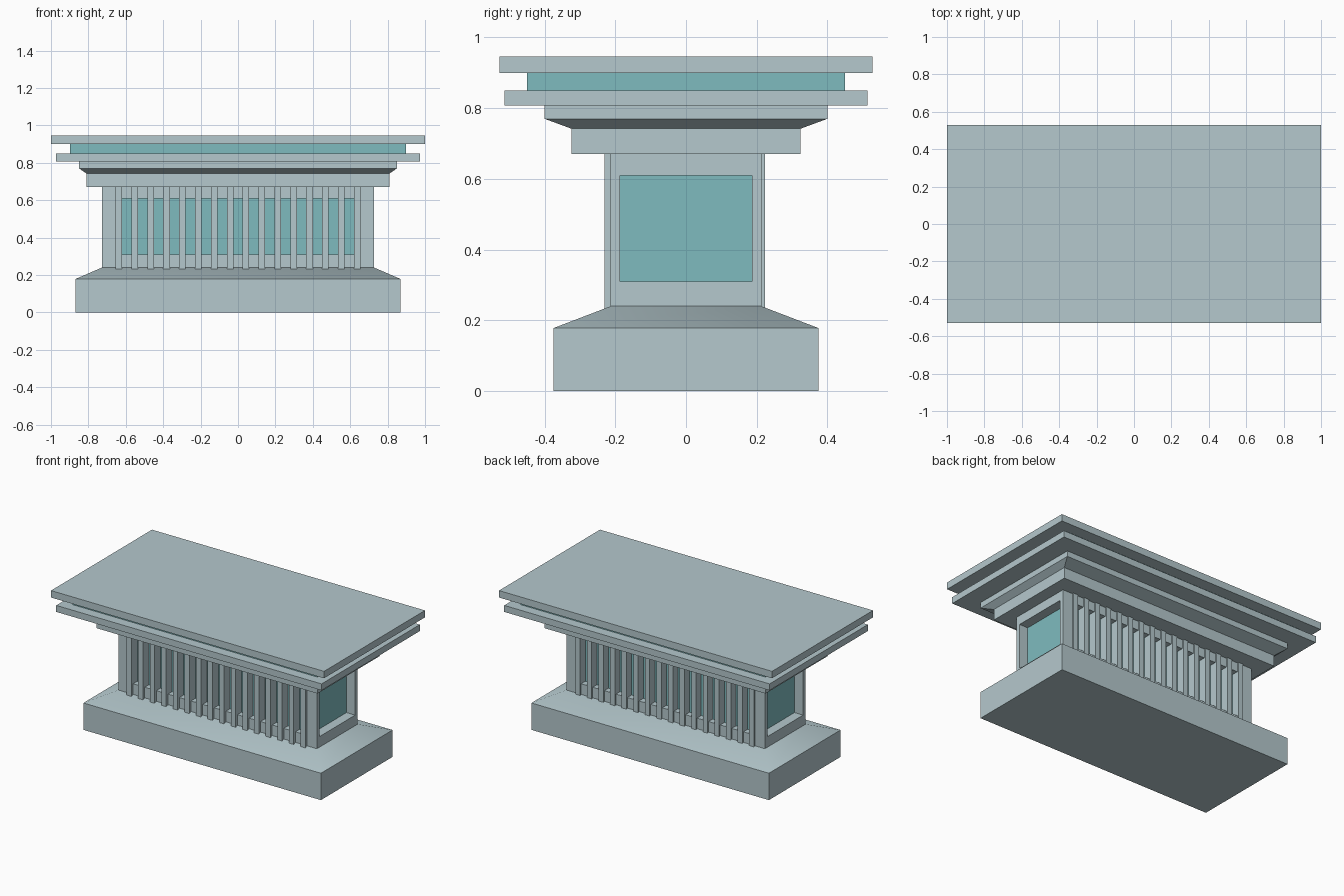
import bpy
import bmesh
import math

if "Cube" in bpy.data.objects:
    bpy.data.objects.remove(bpy.data.objects["Cube"])


def material(name, color):
    m = bpy.data.materials.new(name)
    m.diffuse_color = color
    m.use_nodes = True
    m.node_tree.nodes["Principled BSDF"].inputs["Base Color"].default_value = m.diffuse_color
    return m


STONE = material("pale_stone", (0.46, 0.58, 0.61, 1))
TEAL = material("teal_panel", (0.21, 0.50, 0.52, 1))


def add_box(bm, x0, x1, y0, y1, z0, z1):
    verts = bmesh.ops.create_cube(bm, size=1)["verts"]
    for v in verts:
        v.co.x = x1 if v.co.x > 0 else x0
        v.co.y = y1 if v.co.y > 0 else y0
        v.co.z = z1 if v.co.z > 0 else z0


def finish(name, bm, mat):
    bmesh.ops.recalc_face_normals(bm, faces=bm.faces)
    mesh = bpy.data.meshes.new(name)
    bm.to_mesh(mesh)
    bm.free()
    ob = bpy.data.objects.new(name, mesh)
    bpy.context.collection.objects.link(ob)
    mesh.materials.append(mat)
    return ob


def boxes(name, mat, specs):
    bm = bmesh.new()
    for s in specs:
        add_box(bm, *s)
    return finish(name, bm, mat)


def slab(name, mat, hx, hy, z0, z1):
    return boxes(name, mat, [(-hx, hx, -hy, hy, z0, z1)])


def stepped(name, mat, levels):
    """Stack of rectangles (half x, half y, z) joined into one solid."""
    bm = bmesh.new()
    rings = [[bm.verts.new((sx * hx, sy * hy, z))
              for sx, sy in ((-1, -1), (1, -1), (1, 1), (-1, 1))]
             for hx, hy, z in levels]
    for a, b in zip(rings, rings[1:]):
        for i in range(4):
            j = (i + 1) % 4
            bm.faces.new((a[i], a[j], b[j], b[i]))
    bm.faces.new(rings[0][::-1])
    bm.faces.new(rings[-1])
    return finish(name, bm, mat)


# Plinth with a softly shaded sloping shoulder
plinth = stepped("plinth", STONE, [
    (0.87, 0.375, 0), (0.87, 0.375, 0.178), (0.727, 0.213, 0.24)])
bpy.context.view_layer.objects.active = plinth
plinth.select_set(True)
bpy.ops.object.shade_smooth_by_angle(angle=math.radians(40))
plinth.select_set(False)

# Body with a recessed opening on each of its four sides
PX, PY = 0.66, 0.165          # depth at which the recessed panels sit
WX, WY = 0.637, 0.187         # half widths of the openings
Z0, Z1 = 0.31, 0.61
body = slab("body", STONE, 0.727, 0.213, 0.24, 0.67)
for axis, spec in (
        ("long", [(-WX, WX, -1, -PY, Z0, Z1), (-WX, WX, PY, 1, Z0, Z1)]),
        ("end", [(-1, -PX, -WY, WY, Z0, Z1), (PX, 1, -WY, WY, Z0, Z1)])):
    cutter = boxes(axis + "_opening_cutter", STONE, spec)
    cutter.hide_render = True
    cutter.hide_set(True)
    mod = body.modifiers.new(axis + "_openings", 'BOOLEAN')
    mod.operation = 'DIFFERENCE'
    mod.solver = 'EXACT'
    mod.object = cutter

# Teal panels inside the openings
T = 0.004
boxes("long_panels", TEAL, [
    (-WX, WX, s * PY - T, s * PY + T, Z0, Z1) for s in (-1, 1)])
boxes("end_panels", TEAL, [
    (s * PX - T, s * PX + T, -WY, WY, Z0, Z1) for s in (-1, 1)])

# Upright slats along both long sides
COUNT, HALF = 16, 0.0175
centres = [-0.637 + 1.274 * i / (COUNT - 1) for i in range(COUNT)]
boxes("front_slats", STONE, [
    (x - HALF, x + HALF, -0.231, -PY, 0.233, 0.67) for x in centres])
boxes("back_slats", STONE, [
    (x - HALF, x + HALF, PY, 0.223, 0.236, 0.67) for x in centres])

# Entablature flaring out under the cornice
stepped("entablature", STONE, [
    (0.81, 0.324, 0.67), (0.81, 0.324, 0.742),
    (0.85, 0.40, 0.77), (0.85, 0.40, 0.807)])

# Cornice slabs with the teal band between them
slab("lower_cornice", STONE, 0.972, 0.514, 0.807, 0.85)
slab("cornice_band", TEAL, 0.897, 0.449, 0.85, 0.90)
slab("top_slab", STONE, 1.0, 0.528, 0.90, 0.946)
